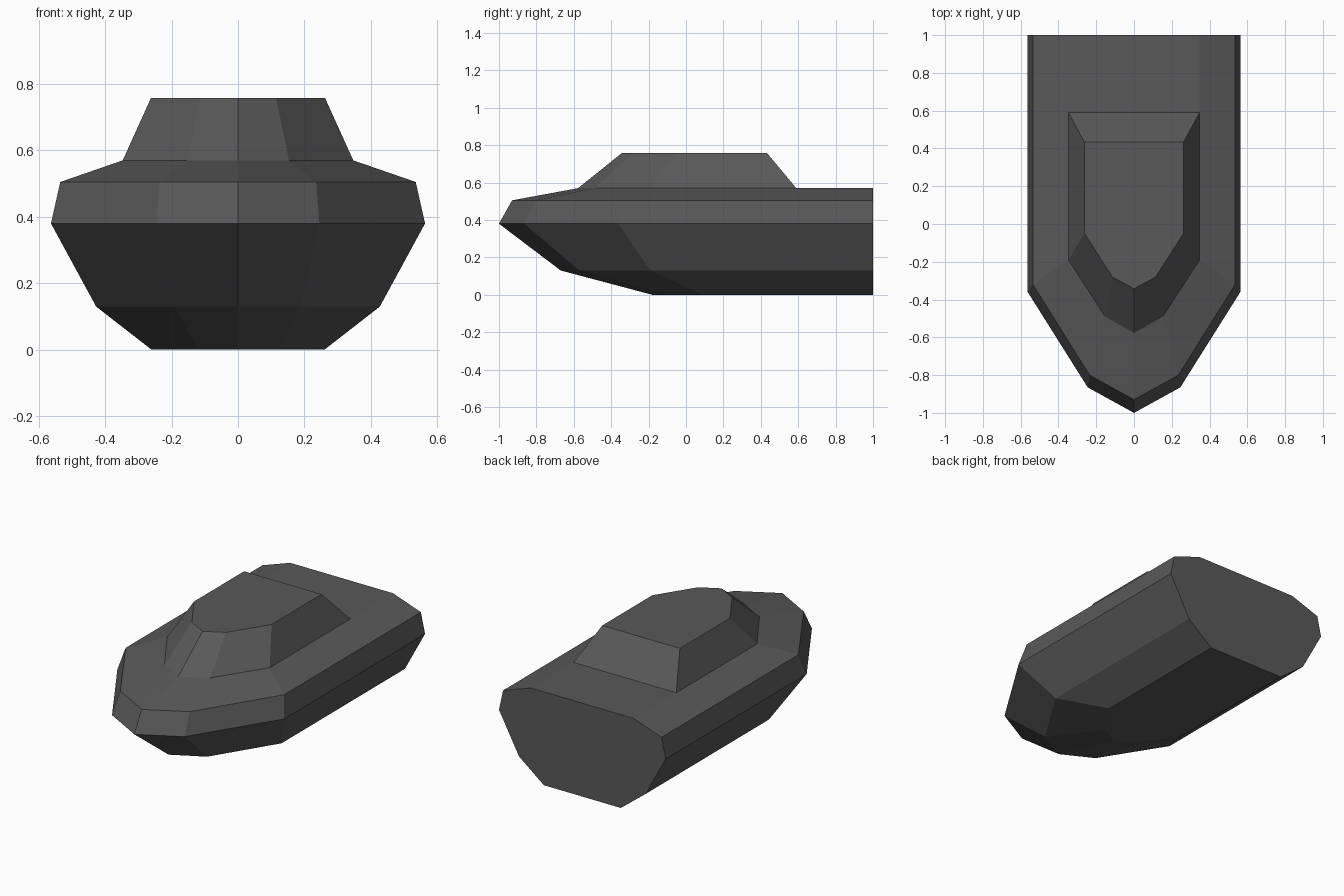
import bpy, bmesh

if "Cube" in bpy.data.objects:
    bpy.data.objects.remove(bpy.data.objects["Cube"])

dark = bpy.data.materials.new("dark_grey")
dark.diffuse_color = (0.1, 0.1, 0.1, 1)
dark.use_nodes = True
dark.node_tree.nodes["Principled BSDF"].inputs["Base Color"].default_value = dark.diffuse_color


def outline(z, half_width, shoulder_y, cheek_x, cheek_y, bow_y, stern_y):
    """Symmetric pointed-bow outline at height z, counter-clockwise from the bow."""
    right = [(cheek_x, cheek_y), (half_width, shoulder_y), (half_width, stern_y)]
    left = [(-x, y) for x, y in reversed(right)]
    return [(x, y, z) for x, y in [(0, bow_y)] + right + left]


def loft(name, rings, cap_bottom=True):
    bm = bmesh.new()
    loops = [[bm.verts.new(p) for p in outline(*r)] for r in rings]
    for low, high in zip(loops, loops[1:]):
        n = len(low)
        for i in range(n):
            j = (i + 1) % n
            bm.faces.new((low[i], low[j], high[j], high[i]))
    bm.faces.new(loops[-1])
    if cap_bottom:
        bm.faces.new(loops[0][::-1])
    # merge the coplanar stern panels into one flat transom
    bmesh.ops.dissolve_limit(bm, angle_limit=0.002, verts=bm.verts, edges=bm.edges)
    bm.normal_update()
    mesh = bpy.data.meshes.new(name)
    bm.to_mesh(mesh)
    bm.free()
    mesh.materials.append(dark)
    obj = bpy.data.objects.new(name, mesh)
    bpy.context.collection.objects.link(obj)
    return obj


# Hull: keel, chine, widest rail, gunwale, deck
loft("hull", [
    (0.00, 0.26, 0.09, 0.12, -0.11, -0.18, 1.0),
    (0.13, 0.427, -0.19, 0.19, -0.57, -0.67, 1.0),
    (0.38, 0.563, -0.36, 0.245, -0.865, -1.0, 1.0),
    (0.505, 0.535, -0.32, 0.235, -0.80, -0.93, 1.0),
    (0.57, 0.347, -0.19, 0.153, -0.49, -0.577, 1.0),
])

# Cabin: open below where it sits on the deck, tapering to a flat roof
loft("cabin", [
    (0.57, 0.347, -0.19, 0.153, -0.49, -0.577, 0.59),
    (0.758, 0.262, -0.05, 0.115, -0.28, -0.343, 0.433),
], cap_bottom=False)
